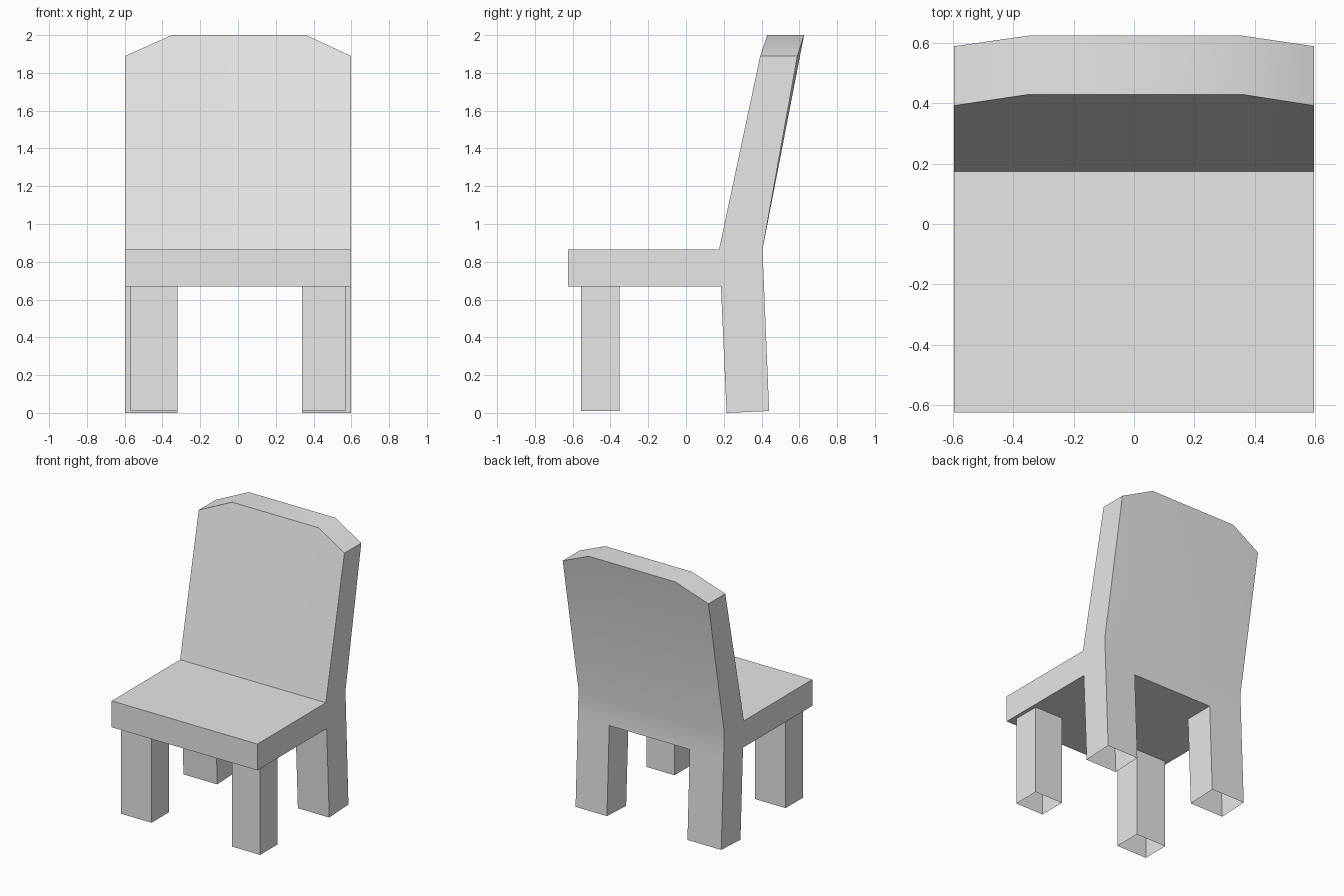
import bpy
import bmesh
import math

cube = bpy.data.objects.get("Cube")
if cube:
    bpy.data.objects.remove(cube, do_unlink=True)

GREY = (0.8, 0.8, 0.8, 1)
grey = bpy.data.materials.new("plain grey")
grey.use_nodes = True
grey.diffuse_color = GREY
grey.node_tree.nodes["Principled BSDF"].inputs["Base Color"].default_value = GREY

HALF = 0.597                     # half the chair width
INNER = (-0.32, 0.34)            # inner sides of the legs
SEAT_LOW, SEAT_TOP = 0.67, 0.865


def finish(name, bm):
    bmesh.ops.recalc_face_normals(bm, faces=bm.faces)
    mesh = bpy.data.meshes.new(name)
    bm.to_mesh(mesh)
    bm.free()
    mesh.materials.append(grey)
    obj = bpy.data.objects.new(name, mesh)
    bpy.context.collection.objects.link(obj)
    bpy.ops.object.select_all(action="DESELECT")
    obj.select_set(True)
    bpy.context.view_layer.objects.active = obj
    bpy.ops.object.shade_smooth_by_angle(angle=math.radians(30))
    return obj


def open_box(name, x, y0, y1, z, open_normal):
    """Box between two x, two z and (low, high) y pairs, with one side left open."""
    bm = bmesh.new()
    bmesh.ops.create_cube(bm, size=1)
    bmesh.ops.recalc_face_normals(bm, faces=bm.faces)
    bm.normal_update()
    gone = [f for f in bm.faces
            if sum(a * b for a, b in zip(f.normal, open_normal)) > 0.9]
    bmesh.ops.delete(bm, geom=gone, context="FACES_ONLY")
    for v in bm.verts:
        high = v.co.z > 0
        y = y1 if v.co.y > 0 else y0
        v.co = (x[v.co.x > 0], y[high], z[high])
    return finish(name, bm)


# Seat, open where it meets the back frame
open_box("seat", (-HALF, HALF), (-0.625, -0.625), (0.185, 0.175),
         (SEAT_LOW, SEAT_TOP), (0, 1, 0))

# Front legs, hollow at the foot
for side, x in (("right", (-0.57, INNER[0])), ("left", (INNER[1], 0.57))):
    open_box("front_leg_" + side, x, (-0.555, -0.555), (-0.352, -0.352),
             (0.01, SEAT_LOW), (0, 0, -1))

# Back frame: rear legs and backrest as one grid of front and back points
# Each row: (front y, front z), (back y, back z) for the outer and inner columns
foot = ((0.215, 0.0), (0.44, 0.01))
hip = ((0.185, SEAT_LOW), (0.413, SEAT_LOW))
waist = ((0.175, SEAT_TOP), (0.405, SEAT_TOP))
shoulder = ((0.393, 1.89), (0.59, 1.89))
crown = ((0.43, 2.0), (0.625, 2.0))
rows = [(foot, foot), (hip, hip), (waist, waist), (shoulder, crown)]

bm = bmesh.new()
grid = {}
for r, (outer, inner) in enumerate(rows):
    mid = (-0.35, 0.36) if r == 3 else INNER
    for c, x in enumerate((-HALF, *mid, HALF)):
        points = outer if c in (0, 3) else inner
        grid[r, c] = [bm.verts.new((x, y, z)) for y, z in points]

for r in range(3):
    for c in range(3):
        if (r, c) == (0, 1):     # gap between the rear legs
            continue
        corners = [(r, c), (r, c + 1), (r + 1, c + 1), (r + 1, c)]
        for layer in (0, 1):
            if layer == 0 and r == 1:   # covered by the seat
                continue
            bm.faces.new([grid[k][layer] for k in corners])

# Rim around the frame, leaving the feet hollow
outline = [(0, 0), (1, 0), (2, 0), (3, 0), (3, 1), (3, 2), (3, 3),
           (2, 3), (1, 3), (0, 3)]
arch = [(0, 1), (1, 1), (1, 2), (0, 2)]
for path in (outline, arch):
    for a, b in zip(path, path[1:]):
        bm.faces.new([grid[a][0], grid[b][0], grid[b][1], grid[a][1]])
finish("back_frame", bm)
